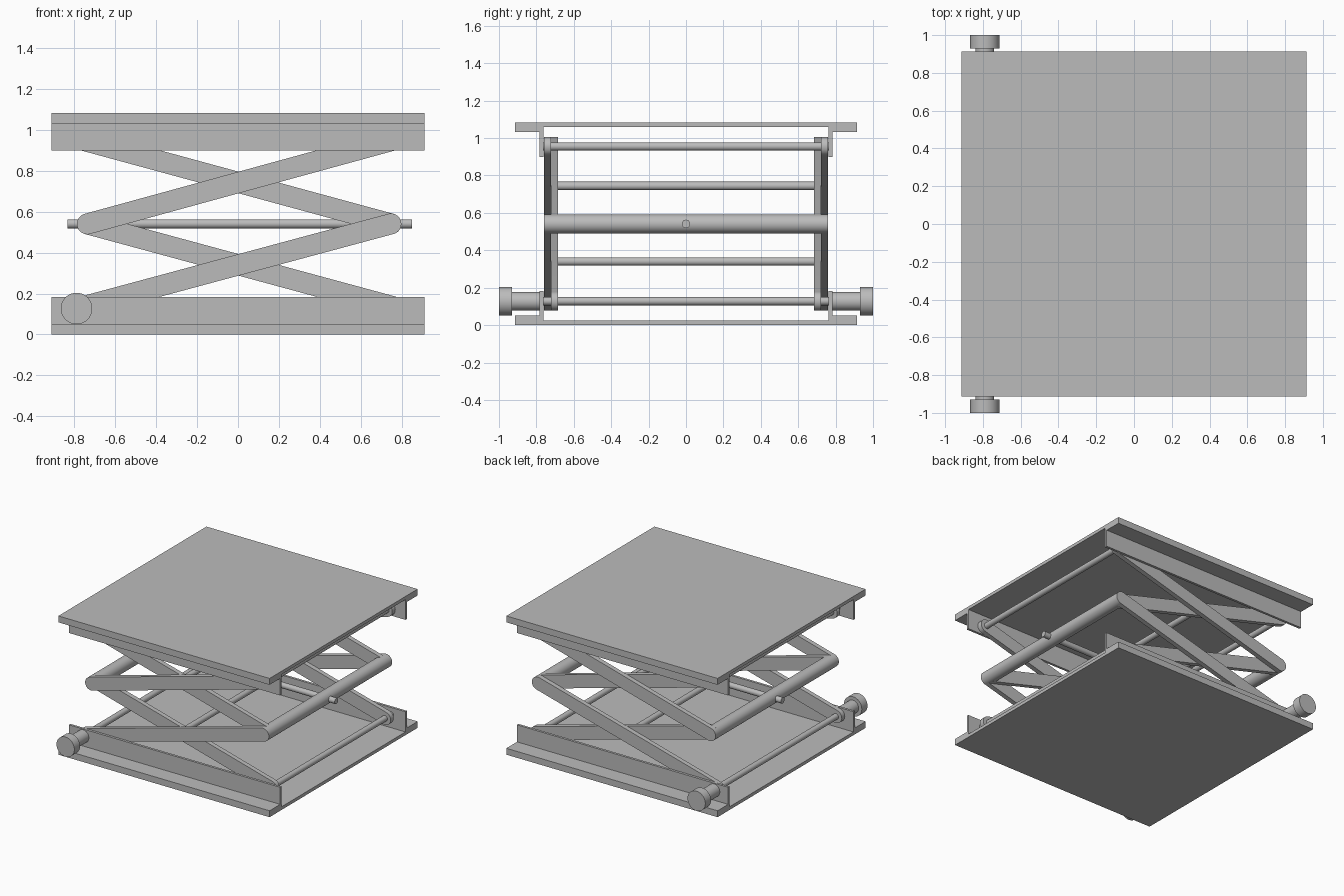
import bpy, bmesh
from math import sin, cos, pi, atan2
from mathutils import Vector

if "Cube" in bpy.data.objects:
    bpy.data.objects.remove(bpy.data.objects["Cube"])

steel = bpy.data.materials.new("grey_steel")
steel.use_nodes = True
colour = (0.5, 0.5, 0.5, 1)
steel.diffuse_color = colour
steel.node_tree.nodes["Principled BSDF"].inputs["Base Color"].default_value = colour


def extrude_outline(name, points, offset):
    """Fill a closed 3D outline and extrude it along the offset vector."""
    bm = bmesh.new()
    face = bm.faces.new([bm.verts.new(p) for p in points])
    result = bmesh.ops.extrude_face_region(bm, geom=[face], use_keep_orig=True)
    moved = [v for v in result["geom"] if isinstance(v, bmesh.types.BMVert)]
    bmesh.ops.translate(bm, verts=moved, vec=Vector(offset))
    bmesh.ops.recalc_face_normals(bm, faces=bm.faces)
    mesh = bpy.data.meshes.new(name)
    bm.to_mesh(mesh)
    bm.free()
    mesh.materials.append(steel)
    obj = bpy.data.objects.new(name, mesh)
    bpy.context.collection.objects.link(obj)
    bpy.ops.object.select_all(action="DESELECT")
    obj.select_set(True)
    bpy.context.view_layer.objects.active = obj
    bpy.ops.object.shade_smooth_by_angle(angle=pi / 6)
    return obj


def rod_y(name, x, z, radius, y0, y1, sides=40):
    ring = [2 * pi * i / sides for i in range(sides)]
    return extrude_outline(name, [(x + radius * cos(a), y0, z + radius * sin(a))
                                  for a in ring], (0, y1 - y0, 0))


def arm(name, start, end, y0, y1, radius=0.051, steps=16):
    """Flat bar with round ends between two pivots in the x-z plane."""
    tilt = atan2(end[1] - start[1], end[0] - start[0])
    points = []
    for (x, z), turn in ((end, tilt - pi / 2), (start, tilt + pi / 2)):
        for i in range(steps + 1):
            a = turn + pi * i / steps
            points.append((x + radius * cos(a), y0, z + radius * sin(a)))
    return extrude_outline(name, points, (0, y1 - y0, 0))


# Base and platform: one flanged channel profile, flipped for the top
HALF_X, HEIGHT = 0.912, 1.083
half = [(0.913, 0), (0.913, 0.05), (0.782, 0.05), (0.782, 0.183),
        (0.763, 0.183), (0.763, 0.025)]
profile = half + [(-y, z) for y, z in reversed(half)]
extrude_outline("base_channel", [(-HALF_X, y, z) for y, z in profile],
                (2 * HALF_X, 0, 0))
extrude_outline("platform_channel", [(-HALF_X, y, HEIGHT - z) for y, z in profile],
                (2 * HALF_X, 0, 0))

# Scissor pivots
LOW, MID, HIGH = 0.128, 0.541, 0.955
low_left, low_right = (-0.788, LOW), (0.788, LOW)
mid_left, mid_right = (-0.737, MID), (0.748, MID)
high_left, high_right = (-0.775, HIGH), (0.775, HIGH)

# Scissor arms: outer pair rises to +x, inner pair falls to +x
for side, label in ((-1, "front"), (1, "back")):
    outer = (side * 0.76, side * 0.723)
    inner = (side * 0.722, side * 0.685)
    arm(label + "_lower_outer_arm", low_left, mid_right, *outer)
    arm(label + "_upper_outer_arm", mid_left, high_right, *outer)
    arm(label + "_lower_inner_arm", mid_left, low_right, *inner)
    arm(label + "_upper_inner_arm", high_left, mid_right, *inner)

# Cross rods at the end pivots and the crossings
for name, (x, z) in (("lower_left_rod", low_left), ("lower_right_rod", low_right),
                     ("upper_left_rod", high_left), ("upper_right_rod", high_right)):
    rod_y(name, x, z, 0.0225, -0.763, 0.763)
for name, z in (("lower_crossing_rod", 0.34), ("upper_crossing_rod", 0.744)):
    rod_y(name, 0, z, 0.0225, -0.7, 0.7)

# Thick middle bars and the drive screw through them
for name, (x, z) in (("left_middle_bar", mid_left), ("right_middle_bar", mid_right)):
    rod_y(name, x, z, 0.051, -0.76, 0.76)
ring = [2 * pi * i / 32 for i in range(32)]
extrude_outline("drive_screw", [(-0.835, 0.0225 * cos(a), MID + 0.0225 * sin(a))
                                for a in ring], (1.685, 0, 0))

# Clamping knobs on both sides
for side, label in ((-1, "front"), (1, "back")):
    rod_y(label + "_knob_neck", -0.79, 0.127, 0.05, side * 0.763, side * 0.935)
    rod_y(label + "_knob", -0.79, 0.127, 0.077, side * 0.93, side)
